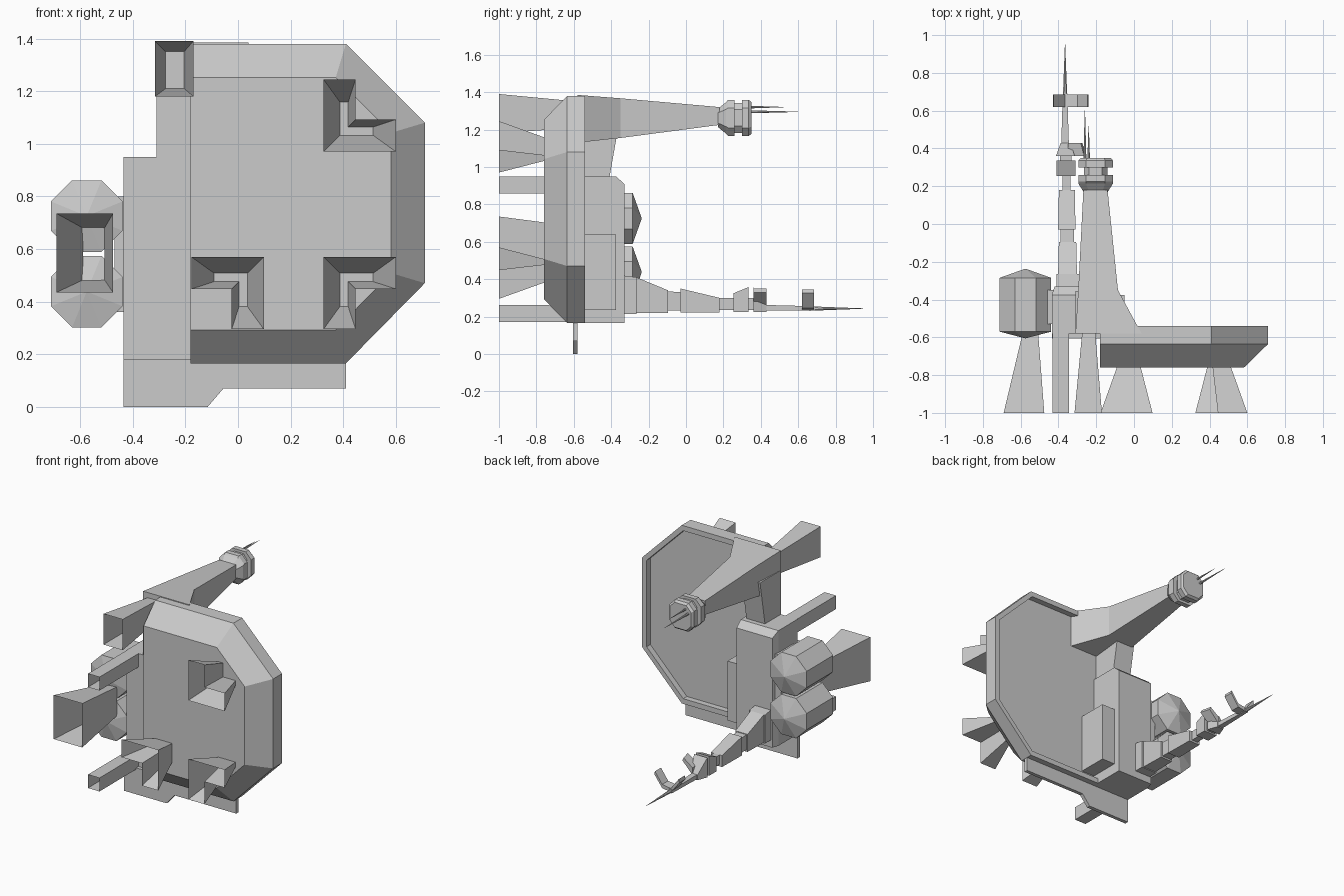
import bpy, bmesh, math

if "Cube" in bpy.data.objects:
    bpy.data.objects.remove(bpy.data.objects["Cube"], do_unlink=True)

GREY = (0.6, 0.6, 0.6, 1)
grey = bpy.data.materials.new("hull grey")
grey.use_nodes = True
grey.diffuse_color = GREY
grey.node_tree.nodes["Principled BSDF"].inputs["Base Color"].default_value = GREY


def loft(name, sections, caps=True):
    """Join (y, outline) sections, each outline a list of (x, z)."""
    bm = bmesh.new()
    rings = [[bm.verts.new((x, y, z)) for x, z in pts] for y, pts in sections]
    n = len(rings[0])
    for a, b in zip(rings, rings[1:]):
        for i in range(n):
            j = (i + 1) % n
            bm.faces.new((a[i], a[j], b[j], b[i]))
    if caps:
        bm.faces.new(rings[0])
        bm.faces.new(rings[-1])
    bmesh.ops.recalc_face_normals(bm, faces=bm.faces)
    mesh = bpy.data.meshes.new(name)
    bm.to_mesh(mesh)
    bm.free()
    mesh.materials.append(grey)
    obj = bpy.data.objects.new(name, mesh)
    bpy.context.collection.objects.link(obj)
    return obj


def rect(x0, x1, z0, z1):
    return [(x0, z0), (x1, z0), (x1, z1), (x0, z1)]


def box(name, x0, x1, y0, y1, z0, z1, caps=True):
    return loft(name, [(y, rect(x0, x1, z0, z1)) for y in (y0, y1)], caps)


def octagon(cx, cz, rx, rz, cut=0.41):
    quad = [(1, -cut), (1, cut), (cut, 1), (-cut, 1),
            (-1, cut), (-1, -cut), (-cut, -1), (cut, -1)]
    return [(cx + rx * a, cz + rz * b) for a, b in quad]


def spike(name, x, z, y0, y1, r, x1=None):
    tip = x if x1 is None else x1
    return loft(name, [(y0, octagon(x, z, r, r)), (y1, octagon(tip, z, .001, .001))])


# Main hull: clipped slab with a bevelled front and a raised rim behind
def hull_outline(left, inset):
    r, t, b = .71 - inset, 1.38 - inset, .165 + inset
    c = .41 - inset * .3
    lo, hi = .47 + inset * .3, 1.08 - inset * .3
    return [(left, b), (c, b), (r, lo), (r, hi), (c, t), (left, t)]


loft("main_hull", [(-.76, hull_outline(-.18, .128)), (-.635, hull_outline(-.18, 0)),
                   (-.58, hull_outline(-.18, 0))])
rim = hull_outline(-.18, 0) + hull_outline(-.18, .035)[::-1]
loft("hull_rim", [(-.58, rim), (-.54, rim)])

# Lower plate with a stepped edge
fin = [(-.435, 0), (-.115, 0), (-.055, .07), (.41, .07), (.41, .18), (-.435, .18)]
loft("lower_fin", [(-.605, fin), (-.58, fin)])

# Block at the side of the hull, chamfered at the back
loft("side_block", [(-.58, rect(-.435, -.15, .165, .95)),
                    (-.375, rect(-.435, -.15, .165, .95)),
                    (-.33, rect(-.42, -.15, .165, .91))])
box("block_step", -.16, -.05, -.58, -.375, .235, .64)

# Upper arm with the strut below it
loft("upper_arm", [(-.58, rect(-.31, .04, 1.13, 1.385)),
                   (-.35, rect(-.295, -.085, 1.155, 1.367)),
                   (.18, rect(-.268, -.14, 1.225, 1.32))])
strut = box("arm_strut", -.31, -.17, -.58, -.355, .94, 1.25)
for v in strut.data.vertices:
    if v.co.y > -.4 and v.co.z < 1:
        v.co.y = -.41

# Arm head: two octagonal collars around a waist
hx, hz = -.203, 1.262
head = [(.17, .064, .048), (.215, .092, .085), (.225, .092, .097), (.26, .092, .097),
        (.26, .062, .08), (.30, .062, .08), (.30, .092, .097), (.335, .092, .097),
        (.35, .08, .085)]
loft("arm_head", [(y, octagon(hx, hz, a, b, .55)) for y, a, b in head])
spike("long_antenna", -.26, 1.295, .34, .6, .008)
spike("short_antenna", -.24, 1.32, .34, .52, .007)

# Lower boom: a row of tapering segments (y0, y1, half widths, tops, bottom)
segments = [
    (-.34, -.265, .06, .06, .42, .41, .215),
    (-.265, -.095, .05, .046, .41, .34, .22),
    (-.095, -.03, .035, .035, .335, .33, .232),
    (-.03, .18, .046, .042, .35, .30, .222),
    (.18, .255, .022, .022, .30, .30, .235),
    (.255, .335, .05, .05, .325, .358, .225),
    (.335, .36, .03, .03, .30, .30, .235),
    (.36, .43, .05, .025, .358, .26, .225),
    (.43, .69, .02, .012, .262, .255, .232),
]
for i, (y0, y1, w0, w1, t0, t1, b) in enumerate(segments):
    cx = -.35 - .015 * (i / 8)
    loft("boom_segment_%d" % (i + 1), [(y0, rect(cx - w0, cx + w0, b, t0)),
                                       (y1, rect(cx - w1, cx + w1, b, t1))])
wedge = [(-.35, .25), (-.255, .33), (-.265, .35), (-.35, .30)]
loft("boom_side_wedge", [(.36, wedge), (.43, [(x * .8 - .07, z) for x, z in wedge])])
spike("boom_spike", -.365, .243, .66, .95, .012)

# Cross wing near the boom tip, ends swept upward
wing = [(-.43, .315), (-.365, .235), (-.30, .245), (-.24, .325),
        (-.245, .345), (-.30, .27), (-.365, .26), (-.425, .34)]
loft("boom_wing", [(.62, wing), (.685, wing)])

# Two octagonal pods with low pointed ends
for label, cz in (("upper", .725), ("lower", .438)):
    profile = [(-.605, .002), (-.57, .136), (-.285, .136), (-.237, .002)]
    loft(label + "_pod", [(y, octagon(-.575, cz, r, r)) for y, r in profile])
box("pod_mount", -.47, -.42, -.53, -.35, .36, .80)

# Open flared nozzles
loft("pod_nozzle", [(-1, rect(-.69, -.475, .435, .735)),
                    (-.58, rect(-.59, -.507, .482, .68))], caps=False)
loft("upper_nozzle", [(-1, rect(-.315, -.17, 1.18, 1.39)),
                      (-.58, rect(-.275, -.205, 1.21, 1.35))], caps=False)
for label, z0 in (("upper", .858), ("lower", .17)):
    box(label + "_side_tube", -.432, -.345, -1, -.58, z0, z0 + .092, caps=False)


# Three L-shaped nozzles on the hull front
def ell(x, z, sx, sz, shift, size, thick):
    pts = [(0, 0), (size, 0), (size, thick), (thick, thick), (thick, size), (0, size)]
    return [(x + sx * (shift + a), z + sz * (shift + b)) for a, b in pts]


for label, x, z, sx, sz in (("lower_right", .098, .57, -1, -1),
                            ("lower_left", .325, .57, 1, -1),
                            ("upper_left", .325, .97, 1, 1)):
    loft(label + "_corner_nozzle", [(-1, ell(x, z, sx, sz, 0, .275, .122)),
                                    (-.76, ell(x, z, sx, sz, .062, .127, .032))], caps=False)
